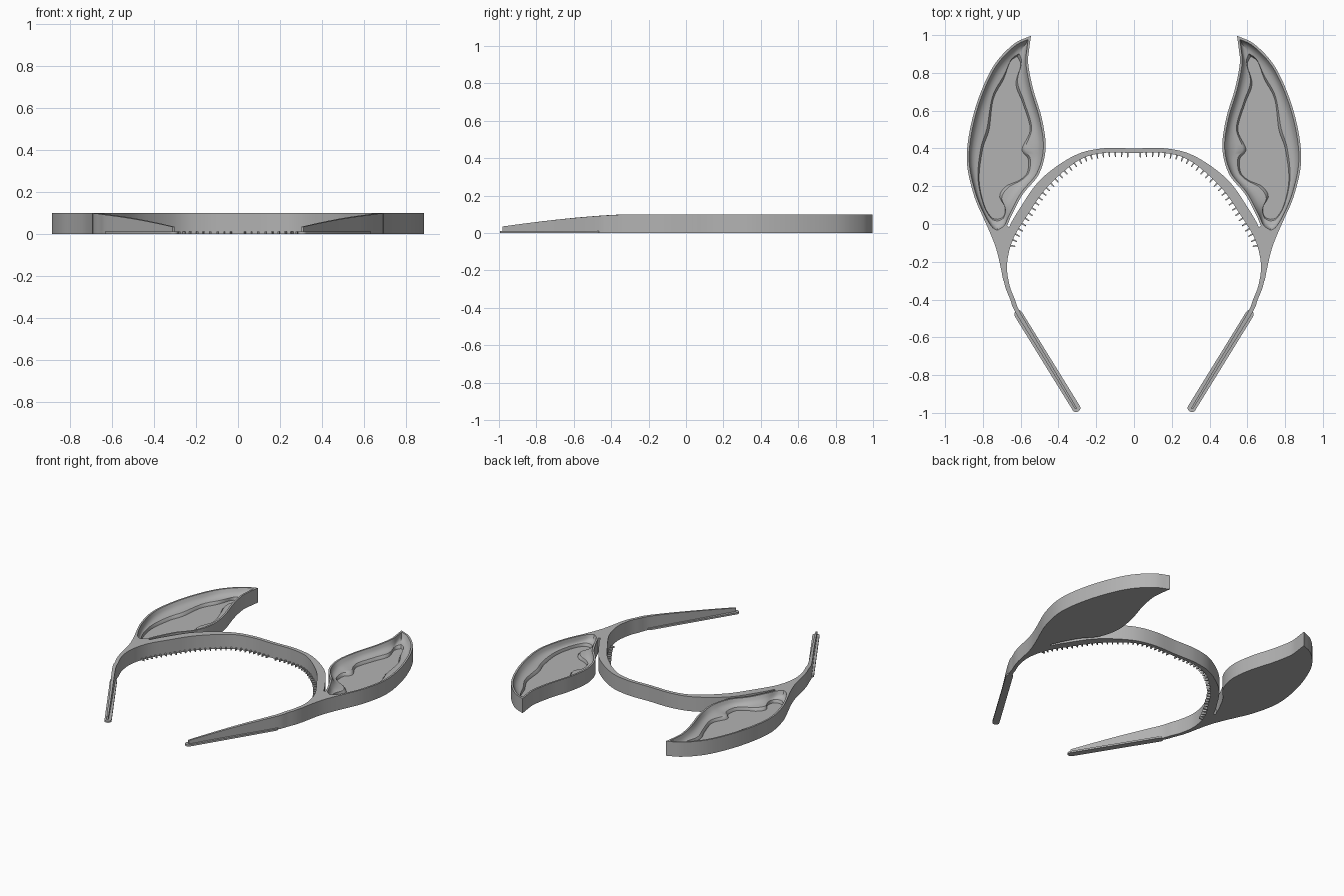
import bpy, bmesh, math
from mathutils import Vector

if "Cube" in bpy.data.objects:
    bpy.data.objects.remove(bpy.data.objects["Cube"])

grey = bpy.data.materials.new("grey plastic")
grey.use_nodes = True
COLOUR = (0.45, 0.45, 0.45, 1)
grey.diffuse_color = COLOUR
grey.node_tree.nodes["Principled BSDF"].inputs["Base Color"].default_value = COLOUR


def smooth_path(points, count):
    """Spline through the points, resampled at equal spacing."""
    p = [Vector(q) for q in points]
    p = [2 * p[0] - p[1]] + p + [2 * p[-1] - p[-2]]
    fine = []
    for i in range(1, len(p) - 2):
        a, b, c, d = p[i - 1:i + 3]
        for k in range(16):
            t = k / 16
            fine.append(0.5 * (2 * b + (c - a) * t + (2 * a - 5 * b + 4 * c - d) * t * t
                               + (3 * b - a - 3 * c + d) * t ** 3))
    fine.append(p[-2])
    dist = [0]
    for a, b in zip(fine, fine[1:]):
        dist.append(dist[-1] + (b - a).length)
    out, j = [], 0
    for i in range(count):
        s = dist[-1] * i / (count - 1)
        while j < len(fine) - 2 and dist[j + 1] < s:
            j += 1
        out.append(fine[j].lerp(fine[j + 1], (s - dist[j]) / (dist[j + 1] - dist[j])))
    return out


def ring(bm, pts, z):
    return [bm.verts.new((p.x, p.y, z)) for p in pts]


def bridge(bm, a, b):
    for i in range(len(a)):
        j = (i + 1) % len(a)
        bm.faces.new((a[i], a[j], b[j], b[i]))


def prism(bm, pts, height):
    low, high = ring(bm, pts, 0), ring(bm, pts, height)
    bm.faces.new(low)
    bm.faces.new(high)
    bridge(bm, low, high)


def finish(name, bm):
    """Turn one half into an object mirrored across x = 0."""
    bmesh.ops.recalc_face_normals(bm, faces=bm.faces)
    mesh = bpy.data.meshes.new(name)
    bm.to_mesh(mesh)
    bm.free()
    mesh.materials.append(grey)
    obj = bpy.data.objects.new(name, mesh)
    bpy.context.collection.objects.link(obj)
    bpy.ops.object.select_all(action='DESELECT')
    obj.select_set(True)
    bpy.context.view_layer.objects.active = obj
    bpy.ops.object.shade_smooth_by_angle(angle=math.radians(35))
    obj.modifiers.new("Mirror", 'MIRROR')


# Ear: flat-bottomed dish with a narrow rim and a wavy recessed floor
outer_side = [(.545, .997), (.64, .95), (.745, .835), (.825, .66), (.873, .476),
              (.884, .32), (.85, .16), (.80, .04), (.755, -.03), (.72, -.045)]
inner_side = [(.72, -.045), (.677, -.015), (.645, .053), (.587, .16), (.503, .265),
              (.468, .40), (.487, .555), (.534, .714), (.56, .847), (.555, .926), (.545, .997)]
floor_outer = [(.618, .887), (.655, .86), (.69, .767), (.745, .66), (.767, .50),
               (.80, .40), (.82, .24), (.795, .106), (.755, .035), (.72, .025)]
floor_inner = [(.72, .025), (.69, .04), (.683, .09), (.712, .148), (.677, .20), (.61, .23),
               (.566, .27), (.56, .344), (.593, .397), (.55, .50), (.587, .635),
               (.625, .74), (.60, .84), (.618, .887)]
N = 64
outline = smooth_path(outer_side, N)[:-1] + smooth_path(inner_side, N)[:-1]
floor = smooth_path(floor_outer, N)[:-1] + smooth_path(floor_inner, N)[:-1]
rim = []
for i, p in enumerate(outline):
    along = (outline[(i + 1) % len(outline)] - outline[i - 1]).normalized()
    rim.append(p + Vector((along.y, -along.x)) * 0.012)

bm = bmesh.new()
rings = [ring(bm, outline, 0), ring(bm, outline, .1), ring(bm, rim, .1)]
for t, z in [(.12, .08), (.3, .066), (.55, .059), (.85, .056), (.94, .048), (1, .036)]:
    rings.append(ring(bm, [a.lerp(b, t) for a, b in zip(rim, floor)], z))
for a, b in zip(rings, rings[1:]):
    bridge(bm, a, b)
bm.faces.new(rings[0])
bm.faces.new(rings[-1])
finish("ears", bm)

# Band: tall strip whose height tapers along the arms
inner_edge = [(0, .376), (.16, .376), (.296, .335), (.455, .20), (.56, .053), (.64, -.08),
              (.672, -.21), (.66, -.32), (.63, -.40), (.598, -.476), (.45, -.725), (.302, -.975)]
outer_edge = [(0, .40), (.17, .40), (.32, .36), (.49, .24), (.60, .09), (.67, -.04),
              (.702, -.20), (.685, -.32), (.655, -.40), (.623, -.476), (.466, -.728), (.312, -.98)]


def band_height(y):
    t = max(0, (-.3 - y) / .68)
    return .1 - .065 * t ** 1.5


bm = bmesh.new()
inside, outside = smooth_path(inner_edge, 90), smooth_path(outer_edge, 90)
previous = None
for a, b in zip(inside, outside):
    h = band_height((a.y + b.y) / 2)
    section = [bm.verts.new((p.x, p.y, z)) for p, z in ((a, 0), (b, 0), (b, h), (a, h))]
    if previous:
        bridge(bm, previous, section)
    previous = section
bm.faces.new(previous)
finish("band", bm)

# Stem: flared web joining ear to band
bm = bmesh.new()
flare = smooth_path([(.81, .06), (.765, -.04), (.73, -.13), (.708, -.22), (.692, -.30)], 16)
web = smooth_path([(.68, -.29), (.685, -.15), (.66, -.03), (.68, -.005), (.72, -.038), (.76, -.015)], 20)
prism(bm, flare + web, .1)
finish("ear_stems", bm)

# Feet: thin round-ended strips under the arms
bm = bmesh.new()
start, end = Vector((.612, -.478)), Vector((.306, -.974))
heading = math.atan2(end.y - start.y, end.x - start.x)
foot = []
for centre, base in ((end, heading), (start, heading + math.pi)):
    for k in range(9):
        ang = base - math.pi / 2 + math.pi * k / 8
        foot.append(centre + Vector((math.cos(ang), math.sin(ang))) * .022)
prism(bm, foot, .012)
finish("arm_feet", bm)

# Grip teeth: small pegs along the lower inside edge
bm = bmesh.new()
grip = smooth_path(inner_edge[:6] + [(.655, -.13)], 56)
for i in range(2, 55, 2):
    along = (grip[i + 1] - grip[i - 1]).normalized()
    inward = Vector((along.y, -along.x))
    base = grip[i] - inward * .01
    tip = grip[i] + inward * .024
    prism(bm, [base - along * .005, base + along * .005, tip + along * .003, tip - along * .003], .012)
finish("grip_teeth", bm)
